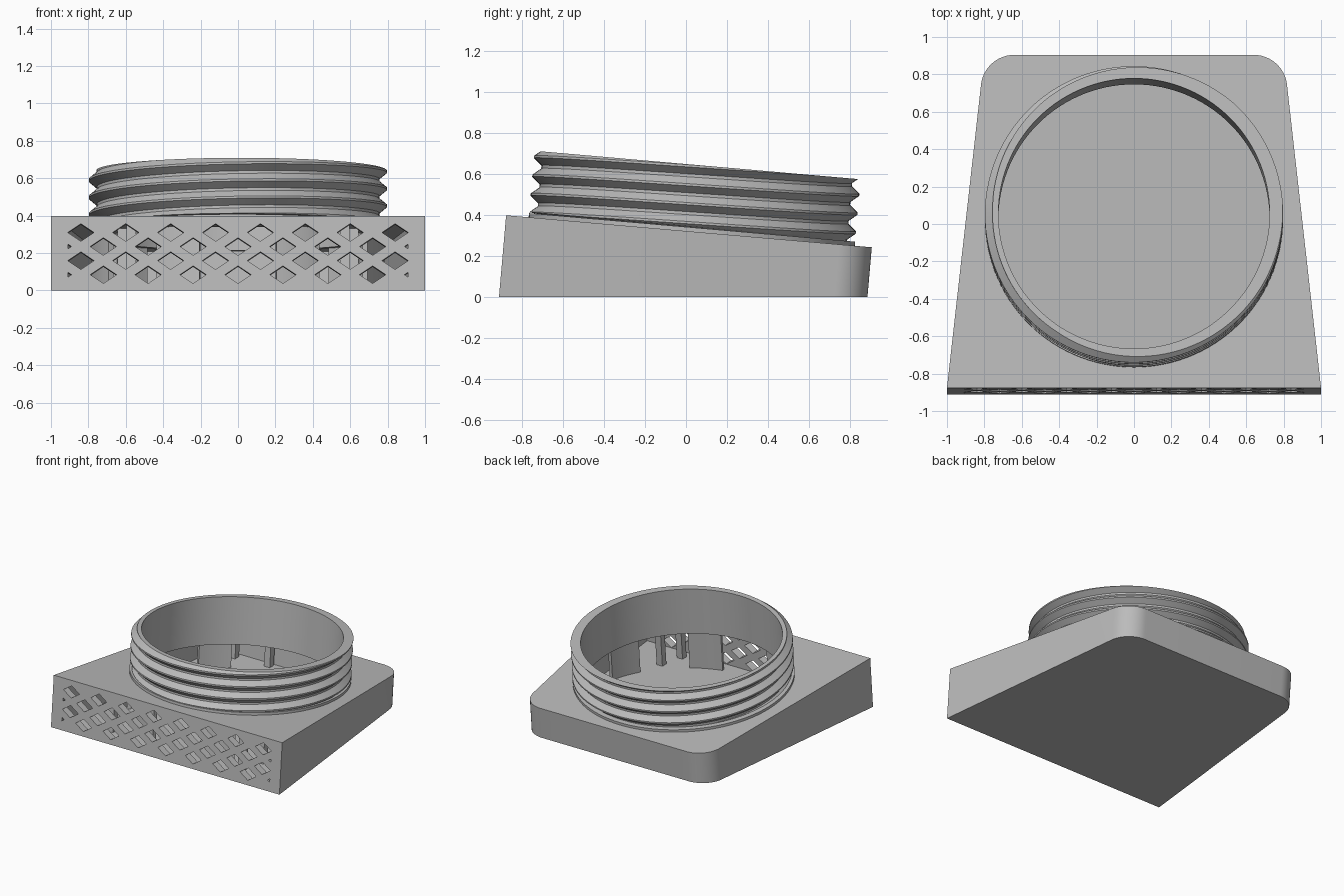
import bpy, bmesh
from math import sin, cos, tan, pi, radians, atan2, floor

if "Cube" in bpy.data.objects:
    bpy.data.objects.remove(bpy.data.objects["Cube"])

TILT = radians(5)            # everything above the base plane leans back
FRONT, BACK, TOP = -0.907, 0.88, 0.32
LID, FLOOR, WALL = 0.04, 0.03, 0.06

grey = bpy.data.materials.new("plain grey")
grey.use_nodes = True
grey.diffuse_color = (0.5, 0.5, 0.5, 1)
grey.node_tree.nodes["Principled BSDF"].inputs["Base Color"].default_value = (0.5, 0.5, 0.5, 1)


def finish(name, bm):
    bmesh.ops.remove_doubles(bm, verts=bm.verts, dist=1e-5)
    bmesh.ops.recalc_face_normals(bm, faces=bm.faces)
    mesh = bpy.data.meshes.new(name)
    bm.to_mesh(mesh)
    bm.free()
    obj = bpy.data.objects.new(name, mesh)
    bpy.context.collection.objects.link(obj)
    obj.rotation_euler.x = -TILT
    mesh.materials.append(grey)
    return obj


def loft(bm, lower, upper):
    """Closed solid between two matching rings of points."""
    a = [bm.verts.new(p) for p in lower]
    b = [bm.verts.new(p) for p in upper]
    bm.faces.new(a[::-1])
    bm.faces.new(b)
    for i in range(len(a)):
        j = (i + 1) % len(a)
        bm.faces.new((a[i], a[j], b[j], b[i]))


def column(bm, points, lift, top):
    """Upright solid whose underside is parallel to the ground."""
    loft(bm, [(x, y, y * tan(TILT) + lift) for x, y in points],
         [(x, y, top) for x, y in points])


def outline(inset):
    """Tapered plan with two rounded back corners."""
    slope = 0.2 / (BACK - FRONT)
    lean = atan2(slope, 1)
    r = 0.18 - inset
    back, front = BACK - inset, FRONT + inset
    half = lambda y: 1 - slope * (y - FRONT) - inset
    cy = back - r
    cx = half(cy) - r / cos(lean)
    side = [(half(front), front)]
    for i in range(17):
        a = lean + (pi / 2 - lean) * i / 16
        side.append((cx + r * cos(a), cy + r * sin(a)))
    return side + [(-x, y) for x, y in reversed(side)]


def cut(target, cutter):
    cutter.hide_render = True
    mod = target.modifiers.new("cut", 'BOOLEAN')
    mod.operation, mod.object, mod.solver = 'DIFFERENCE', cutter, 'EXACT'
    bpy.context.view_layer.objects.active = target
    bpy.ops.object.modifier_apply(modifier=mod.name)
    bpy.data.objects.remove(cutter)


def smooth(obj):
    bpy.ops.object.select_all(action='DESELECT')
    obj.select_set(True)
    bpy.context.view_layer.objects.active = obj
    bpy.ops.object.shade_smooth_by_angle(angle=radians(20))


# Housing shell
bm = bmesh.new()
column(bm, outline(0), 0, TOP)
housing = finish("housing", bm)

bm = bmesh.new()
column(bm, outline(WALL), FLOOR, TOP - LID)
cut(housing, finish("cavity_cutter", bm))

bm = bmesh.new()
ring = [(0.74 * cos(2 * pi * i / 96), 0.74 * sin(2 * pi * i / 96)) for i in range(96)]
loft(bm, [(x, y, 0.2) for x, y in ring], [(x, y, 0.4) for x, y in ring])
cut(housing, finish("opening_cutter", bm))

# Diamond grille through the front wall, clipped at both ends
bm = bmesh.new()
W, H, EDGE = 0.07, 0.047, 0.91
for row in range(4):
    z = 0.232 - 0.0755 * row
    shift = 0.12 if row % 2 == 0 else 0
    for k in range(-4, 5):
        x = 0.24 * k + shift
        if abs(x) < EDGE - W / 2:
            shape = [(x - W, z), (x, z - H), (x + W, z), (x, z + H)]
        elif not shift:
            s = 1 if x > 0 else -1
            tip = abs(x) - W
            h = H * (EDGE - tip) / W
            shape = [(s * tip, z), (s * EDGE, z - h), (s * EDGE, z + h)]
        else:
            continue
        loft(bm, [(u, FRONT - 0.05, w) for u, w in shape],
             [(u, FRONT + WALL + 0.02, w) for u, w in shape])
cut(housing, finish("grille_cutter", bm))
smooth(housing)

# Threaded collar with a base flange
PITCH, START = 0.092, 0.546
ROOT, CREST, BORE = 0.757, 0.797, 0.725
LOW, HIGH, SEG = 0.345, 0.645, 120
steps = [(-0.5, ROOT), (-0.42, ROOT), (-0.06, CREST), (0.06, CREST), (0.42, ROOT), (0.5, ROOT)]


def thread_radius(z, turn):
    t = (z - START) / PITCH - turn
    t = abs(t - floor(t + 0.5))
    return CREST + (ROOT - CREST) * min(max((t - 0.06) / 0.36, 0), 1)


bm = bmesh.new()
columns = []
for i in range(SEG + 1):
    turn = i / SEG
    prof = [(BORE, TOP - LID - 0.001), (CREST, TOP - LID - 0.001), (CREST, LOW - 0.005), (ROOT, LOW - 0.005)]
    for n in range(-4, 3):
        for t, _ in steps[:-1]:
            z = min(max(START + PITCH * (n + turn + t), LOW), HIGH)
            prof.append((thread_radius(z, turn), z))
    prof.append((thread_radius(HIGH, turn), HIGH))
    prof.append((BORE, HIGH))
    a = 2 * pi * turn
    columns.append([bm.verts.new((r * cos(a), r * sin(a), z)) for r, z in prof])
for a, b in zip(columns, columns[1:]):
    for j in range(len(a)):
        k = (j + 1) % len(a)
        bm.faces.new((a[j], b[j], b[k], a[k]))
smooth(finish("threaded_collar", bm))

# Curved support panels under the collar, mirrored left and right
bm = bmesh.new()
for middle in (-66, -21, 42):
    angles = [radians(middle - 9 + 3 * i) for i in range(7)]
    arc = [(0.80 * cos(a), 0.80 * sin(a)) for a in angles]
    arc += [(0.77 * cos(a), 0.77 * sin(a)) for a in reversed(angles)]
    for s in (1, -1):
        column(bm, [(s * x, y) for x, y in arc], FLOOR / 2, TOP - LID / 2)
smooth(finish("support_panels", bm))

# Square posts inside the housing
bm = bmesh.new()
P = 0.025
for x, y in ((0.62, -0.58), (0.57, -0.76), (0.57, 0.76), (0.28, 0.78)):
    for s in (1, -1):
        column(bm, [(s * x - P, y - P), (s * x + P, y - P), (s * x + P, y + P), (s * x - P, y + P)],
               FLOOR / 2, TOP - LID / 2)
finish("support_posts", bm)
